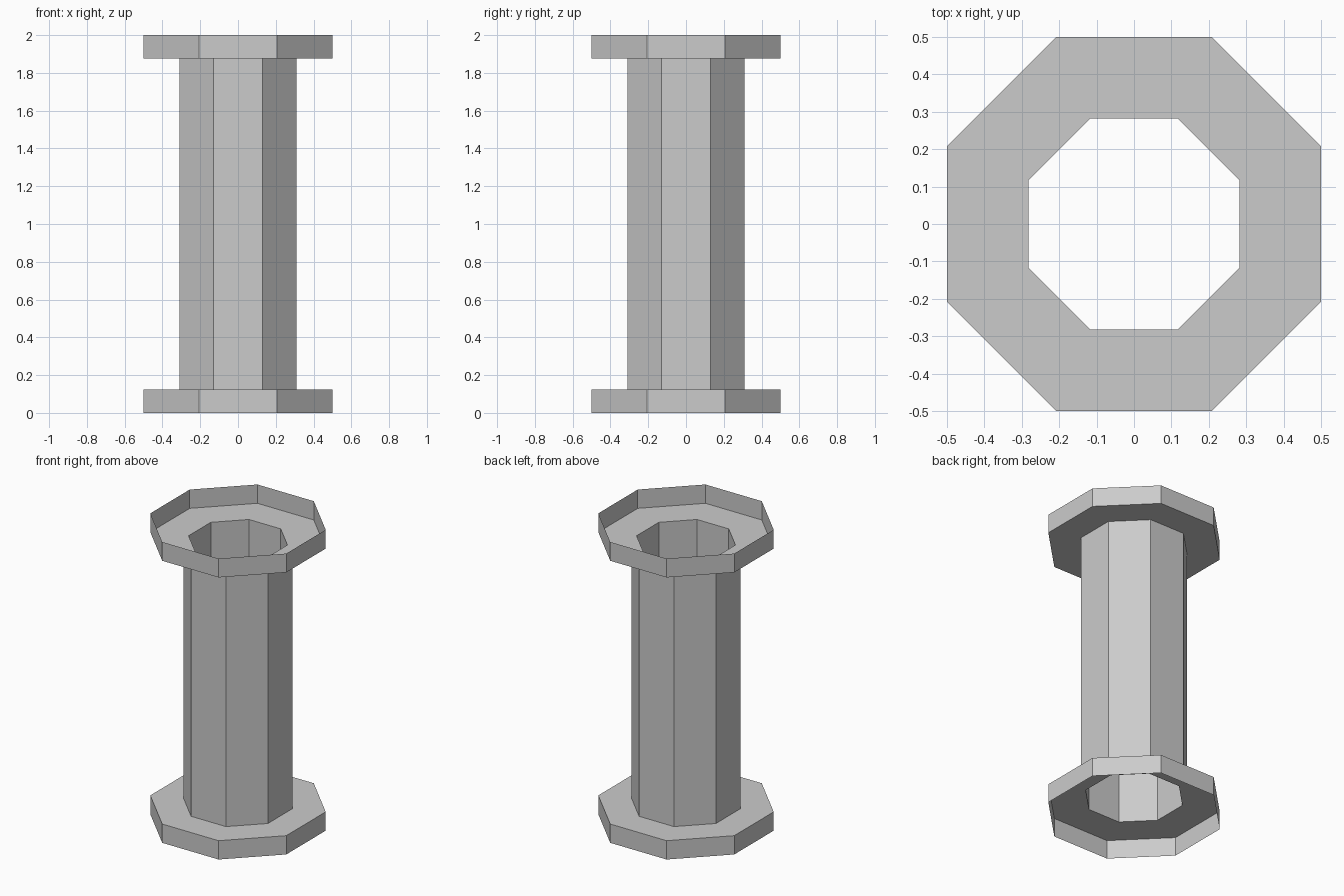
import bpy, bmesh, math

if "Cube" in bpy.data.objects:
    bpy.data.objects.remove(bpy.data.objects["Cube"], do_unlink=True)

SIDES = 8
HEIGHT = 2.0
RIM = 0.125       # depth of each flange
FLANGE = 0.5      # distances from the axis to the flat sides
TUBE = 0.31
BORE = 0.282

grey = bpy.data.materials.new("light_grey")
grey.use_nodes = True
grey.diffuse_color = (0.6, 0.6, 0.6, 1)
grey.node_tree.nodes["Principled BSDF"].inputs["Base Color"].default_value = (0.6, 0.6, 0.6, 1)


def octagon_shell(name, profile, closed=False):
    """Sweep (apothem, z) points around the axis as a flat-sided shell."""
    bm = bmesh.new()
    rings = []
    for apothem, z in profile:
        r = apothem / math.cos(math.pi / SIDES)
        angles = [(i + 0.5) * math.tau / SIDES for i in range(SIDES)]
        rings.append([bm.verts.new((r * math.cos(a), r * math.sin(a), z)) for a in angles])
    pairs = list(zip(rings, rings[1:]))
    if closed:
        pairs.append((rings[-1], rings[0]))
    for low, high in pairs:
        for i in range(SIDES):
            j = (i + 1) % SIDES
            bm.faces.new((low[i], low[j], high[j], high[i]))
    mesh = bpy.data.meshes.new(name)
    bm.to_mesh(mesh)
    bm.free()
    mesh.materials.append(grey)
    obj = bpy.data.objects.new(name, mesh)
    bpy.context.collection.objects.link(obj)
    return obj


# Hollow column between the flanges
low, high = RIM, HEIGHT - RIM
octagon_shell("column_outer_wall", [(TUBE, low), (TUBE, high)])
octagon_shell("column_inner_wall", [(BORE, high), (BORE, low)])

# Thin flanges: a flat ring with an upright rim, open on the outer end
octagon_shell("bottom_flange", [(FLANGE, 0), (FLANGE, low), (BORE, low)])
octagon_shell("top_flange", [(BORE, high), (FLANGE, high), (FLANGE, HEIGHT)])
